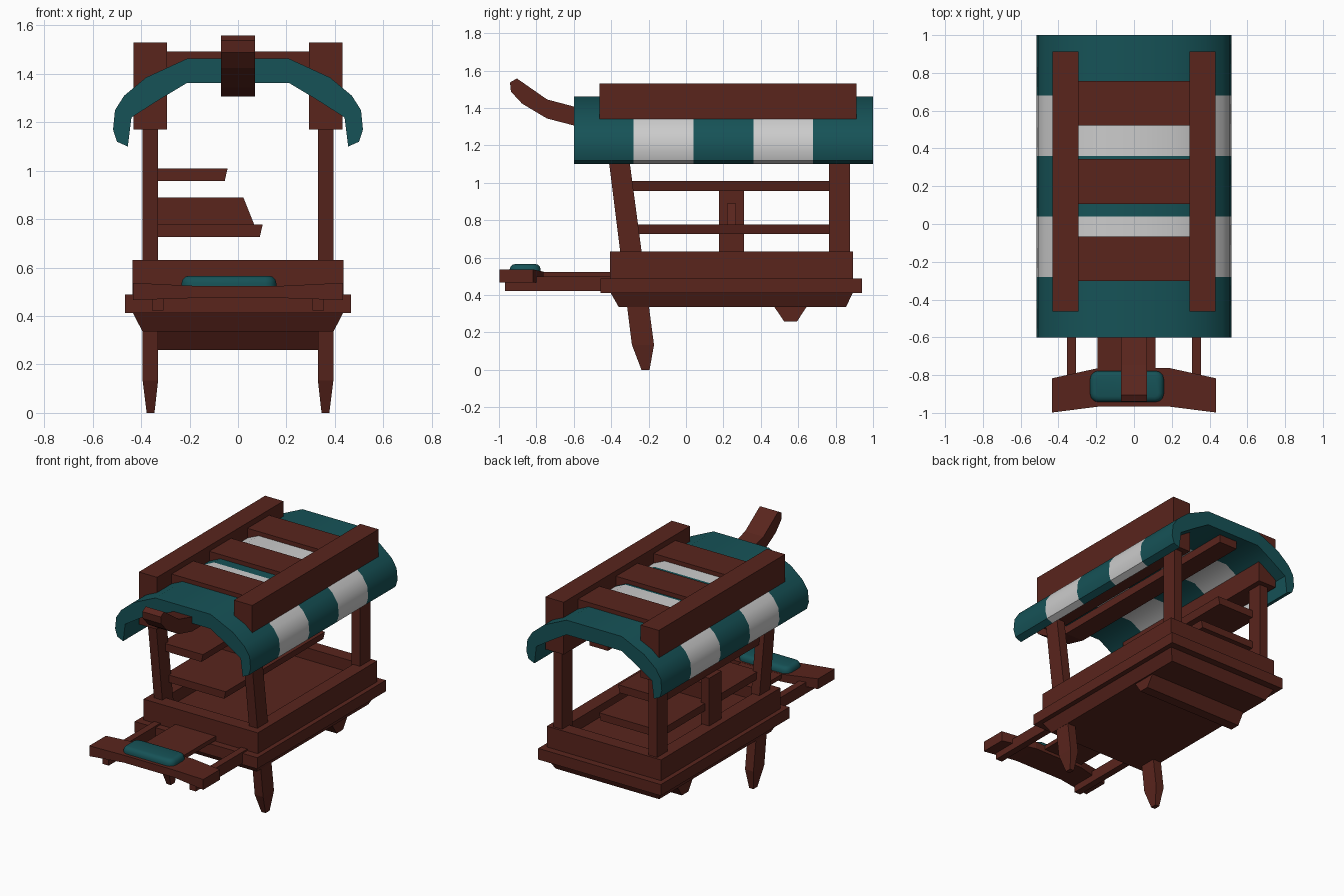
import bpy, bmesh, math
from mathutils import Vector

if "Cube" in bpy.data.objects:
    bpy.data.objects.remove(bpy.data.objects["Cube"])


def material(name, rgb):
    m = bpy.data.materials.new(name)
    m.diffuse_color = (*rgb, 1)
    m.use_nodes = True
    m.node_tree.nodes["Principled BSDF"].inputs["Base Color"].default_value = m.diffuse_color
    return m


WOOD = material("dark_wood", (0.10, 0.018, 0.012))
TEAL = material("teal_cloth", (0.008, 0.085, 0.095))
WHITE = material("white_cloth", (0.8, 0.8, 0.8))


def loft(name, rings, mats=(WOOD,), smooth=None):
    """Skin a list of equal-length point rings, capping both ends; mats cycle per span."""
    bm = bmesh.new()
    loops = [[bm.verts.new(p) for p in r] for r in rings]
    n = len(rings[0])
    for k, (a, b) in enumerate(zip(loops, loops[1:])):
        for i in range(n):
            j = (i + 1) % n
            bm.faces.new((a[i], a[j], b[j], b[i])).material_index = k % len(mats)
    bm.faces.new(loops[0])
    bm.faces.new(loops[-1])
    bmesh.ops.recalc_face_normals(bm, faces=bm.faces)
    me = bpy.data.meshes.new(name)
    bm.to_mesh(me)
    bm.free()
    ob = bpy.data.objects.new(name, me)
    bpy.context.collection.objects.link(ob)
    for m in mats:
        me.materials.append(m)
    if smooth:
        shade(ob, smooth)
    return ob


def shade(ob, angle):
    bpy.ops.object.select_all(action='DESELECT')
    ob.select_set(True)
    bpy.context.view_layer.objects.active = ob
    bpy.ops.object.shade_smooth_by_angle(angle=math.radians(angle))


def rect(z, x0, x1, y0, y1):
    return [(x0, y0, z), (x1, y0, z), (x1, y1, z), (x0, y1, z)]


def box(name, x0, x1, y0, y1, z0, z1, mat=WOOD):
    return loft(name, [rect(z0, x0, x1, y0, y1), rect(z1, x0, x1, y0, y1)], (mat,))


def prism_x(name, pts, x0, x1):
    return loft(name, [[(x, y, z) for y, z in pts] for x in (x0, x1)])


def prism_y(name, pts, y0, y1):
    return loft(name, [[(x, y, z) for x, z in pts] for y in (y0, y1)])


# Cart body: tapered underside, flange and open tray
loft("underside", [rect(0.337, -0.395, 0.395, -0.36, 0.856), rect(0.415, -0.435, 0.435, -0.405, 0.893)])
box("flange", -0.467, 0.467, -0.457, 0.941, 0.412, 0.489)
loft("tray", [rect(0.48, -0.435, 0.435, -0.406, 0.893), rect(0.632, -0.435, 0.435, -0.406, 0.893),
              rect(0.632, -0.34, 0.34, -0.31, 0.80), rect(0.55, -0.34, 0.34, -0.31, 0.80)])
prism_x("under_beam", [(0.47, 0.34), (0.524, 0.26), (0.594, 0.26), (0.647, 0.34)], -0.385, 0.385)

# Posts, shafts and roof rails on both sides
for s, side in ((-1, "left"), (1, "right")):
    def sx(a, b):
        return sorted((s * a, s * b))
    loft(f"front_post_leg_{side}", [
        rect(0.0, *sx(0.345, 0.377), -0.238, -0.195),
        rect(0.134, *sx(0.33, 0.394), -0.289, -0.171),
        rect(1.2, *sx(0.33, 0.394), -0.423, -0.313)])
    box(f"back_post_{side}", *sx(0.33, 0.394), 0.765, 0.877, 0.56, 1.2)
    box(f"shaft_{side}", *sx(0.308, 0.356), -0.967, -0.40, 0.422, 0.50)
    box(f"roof_rail_{side}", *sx(0.293, 0.432), -0.462, 0.912, 1.17, 1.53)

# Roof slats
for i, y in enumerate((-0.185, 0.225, 0.64)):
    box(f"roof_slat_{i + 1}", -0.30, 0.30, y - 0.118, y + 0.118, 1.41, 1.492)

# Striped awning
half = [(0.21, 1.463), (0.38, 1.385), (0.47, 1.31), (0.508, 1.25), (0.516, 1.17),
        (0.50, 1.12), (0.455, 1.10), (0.44, 1.22), (0.315, 1.30), (0.21, 1.363)]
arch = half + [(-x, z) for x, z in reversed(half)]
loft("awning", [[(x, -0.6 + 0.32 * k, z) for x, z in arch] for k in range(6)], (TEAL, WHITE), 35)

# Ridge pole with upturned front end
prism_x("ridge_pole", [(0.95, 1.307), (-0.6, 1.307), (-0.743, 1.344), (-0.877, 1.424), (-0.936, 1.488),
                       (-0.941, 1.537), (-0.904, 1.558), (-0.743, 1.446), (-0.6, 1.408), (0.95, 1.408)],
        -0.07, 0.07)

# Driver's bench: flared board, plank and cushion
loft("front_board", [[(x, y0, z0), (x, y1, z0), (x, y1, z1), (x, y0, z1)] for x, y0, y1, z0, z1 in (
    (-0.434, -0.998, -0.817, 0.466, 0.537), (-0.19, -0.967, -0.763, 0.474, 0.525),
    (0.19, -0.967, -0.763, 0.474, 0.525), (0.434, -0.998, -0.817, 0.466, 0.537))])
box("bench_plank", -0.193, 0.115, -0.78, -0.40, 0.495, 0.524)
cushion = box("cushion", -0.233, 0.158, -0.943, -0.777, 0.50, 0.566, TEAL)
bm = bmesh.new()
bm.from_mesh(cushion.data)
corners = [e for e in bm.edges if abs(e.verts[0].co.z - e.verts[1].co.z) > 0.01]
bmesh.ops.bevel(bm, geom=corners, offset=0.045, segments=3, profile=0.5, affect='EDGES')
rim = [e for e in bm.edges if all(v.co.z > 0.56 for v in e.verts)]
bmesh.ops.bevel(bm, geom=rim, offset=0.03, segments=3, profile=0.5, affect='EDGES')
bm.to_mesh(cushion.data)
bm.free()
shade(cushion, 40)

# Shelves on the left with their support and divider
prism_y("upper_shelf", [(-0.36, 0.957), (-0.055, 0.957), (-0.043, 1.01), (-0.36, 1.01)], -0.32, 0.80)
prism_y("lower_shelf", [(-0.36, 0.727), (0.09, 0.727), (0.102, 0.778), (-0.36, 0.778)], -0.28, 0.80)
prism_y("shelf_divider", [(-0.35, 0.77), (0.07, 0.77), (0.022, 0.89), (-0.35, 0.89)], 0.22, 0.267)
box("shelf_post", -0.394, -0.33, 0.176, 0.31, 0.56, 0.96)
